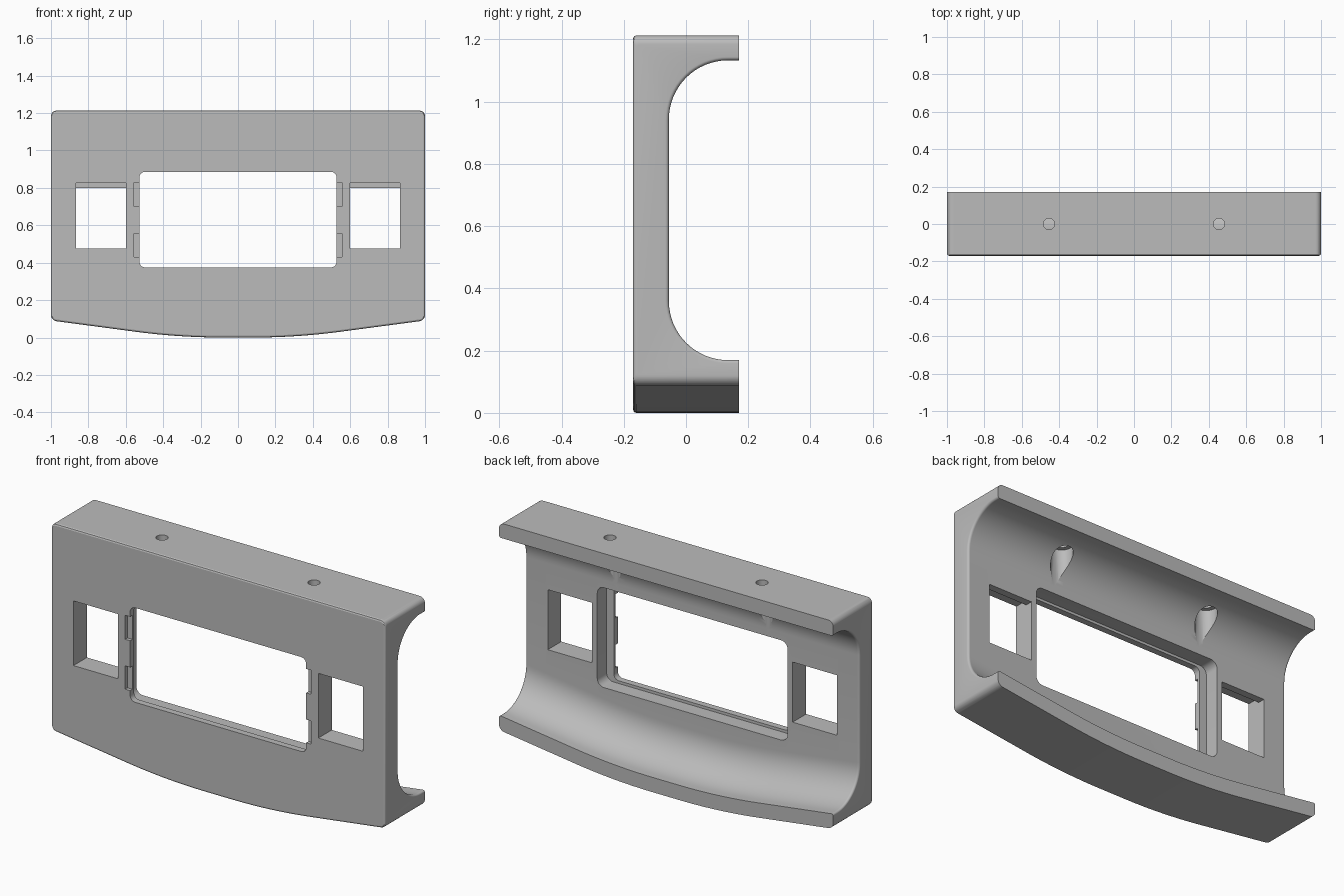
import bpy, bmesh, math

if "Cube" in bpy.data.objects:
    bpy.data.objects.remove(bpy.data.objects["Cube"])

grey = bpy.data.materials.new("plain_grey")
grey.diffuse_color = (0.5, 0.5, 0.5, 1)
grey.use_nodes = True
grey.node_tree.nodes["Principled BSDF"].inputs["Base Color"].default_value = grey.diffuse_color

TOP, CORNER, EDGE, FLANGE, ARC = 1.213, 0.03, 0.012, 0.08, 0.19


def rounding(d, r):
    """Inset of a quarter-round of radius r at distance d from the end."""
    return r - math.sqrt(r * r - (r - d) ** 2) if d < r else 0.0


def bottom(x):
    """Height of the curved underside."""
    x, s = abs(x), 0.133
    if x < 0.08:
        return 0.0
    if x < 0.55:
        return s * (x - 0.08) ** 2 / (2 * 0.47)
    return s * 0.47 / 2 + s * (x - 0.55)


def section(x):
    """C-shaped outline (y, z) of the faceplate at x."""
    d = max(0.0, 1 - abs(x))
    drop, g = rounding(d, CORNER), rounding(d, EDGE)
    zt, zb, yf, c = TOP - drop, bottom(x) + drop, -0.17 + g, 0.01
    k = c * 0.293
    pts = [(0.17, zb), (yf + c, zb), (yf + k, zb + k), (yf, zb + c),
           (yf, zt - c), (yf + k, zt - k), (yf + c, zt), (0.17, zt)]
    cy, r, n = 0.135, ARC + g, 16
    zu, zl = TOP - FLANGE - ARC, bottom(x) + FLANGE + ARC
    pts.append((0.17, zu + r))
    for i in range(n + 1):
        a = math.pi / 2 * (1 + i / n)
        pts.append((cy + r * math.cos(a), zu + r * math.sin(a)))
    for i in range(n + 1):
        a = math.pi * (1 + 0.5 * i / n)
        pts.append((cy + r * math.cos(a), zl + r * math.sin(a)))
    pts.append((0.17, zl - r))
    return pts


def finish(bm, name):
    bmesh.ops.recalc_face_normals(bm, faces=bm.faces)
    me = bpy.data.meshes.new(name)
    bm.to_mesh(me)
    bm.free()
    ob = bpy.data.objects.new(name, me)
    bpy.context.collection.objects.link(ob)
    me.materials.append(grey)
    return ob


def loft(rings, name):
    bm = bmesh.new()
    vs = [[bm.verts.new(p) for p in ring] for ring in rings]
    n = len(vs[0])
    for a, b in zip(vs, vs[1:]):
        for i in range(n):
            j = (i + 1) % n
            bm.faces.new((a[i], a[j], b[j], b[i]))
    bm.faces.new(vs[0])
    bm.faces.new(vs[-1][::-1])
    return finish(bm, name)


def rect_cutter(x0, x1, z0, z1, y0, y1, r=0.0):
    """Prism with a rounded rectangular outline, running along y."""
    pts = []
    if r:
        for k, (cx, cz) in enumerate([(x1 - r, z1 - r), (x0 + r, z1 - r),
                                      (x0 + r, z0 + r), (x1 - r, z0 + r)]):
            for i in range(7):
                a = math.pi / 2 * (k + i / 6)
                pts.append((cx + r * math.cos(a), cz + r * math.sin(a)))
    else:
        pts = [(x1, z1), (x0, z1), (x0, z0), (x1, z0)]
    return loft([[(x, y, z) for x, z in pts] for y in (y0, y1)], "cutter")


def hole_cutter(x, r, z0, z1):
    ang = [2 * math.pi * i / 32 for i in range(32)]
    return loft([[(x + r * math.cos(a), r * math.sin(a), z) for a in ang]
                 for z in (z0, z1)], "cutter")


# faceplate body, with dense stations at the rounded ends
ends = [CORNER * (1 - math.cos(math.pi / 2 * i / 8)) for i in range(9)]
ends += [0.001, 0.003, 0.006, EDGE, 0.034]
half = sorted({round(1 - d, 5) for d in ends} | {0.04 + 0.04 * i for i in range(24) if i < 23})
stations = [-x for x in reversed(half)] + half
plate = loft([[(x, y, z) for y, z in section(x)] for x in stations], "faceplate")

# display opening with a wider recess behind it
cutters = [rect_cutter(-0.527, 0.527, 0.375, 0.886, -0.3, 0.1, 0.03),
           rect_cutter(-0.57, 0.57, 0.36, 0.90, -0.135, 0.0, 0.04)]
for s in (-1, 1):
    # shallow latch notches beside the opening
    for z0, z1 in ((0.43, 0.556), (0.70, 0.83)):
        a, b = sorted((s * 0.5, s * 0.557))
        cutters.append(rect_cutter(a, b, z0, z1, -0.3, -0.15))
    # side windows, taller at the front
    a, b = sorted((s * 0.6, s * 0.866))
    cutters.append(rect_cutter(a, b, 0.475, 0.80, -0.3, 0.05))
    cutters.append(rect_cutter(a, b, 0.475, 0.825, -0.31, -0.095))
    # screw holes, wider below
    cutters.append(hole_cutter(s * 0.455, 0.03, 0.95, 1.3))
    cutters.append(hole_cutter(s * 0.455, 0.055, 0.93, 1.15))

bpy.context.view_layer.objects.active = plate
for c in cutters:
    c.hide_render = True
    m = plate.modifiers.new("cut", 'BOOLEAN')
    m.operation, m.solver, m.object = 'DIFFERENCE', 'EXACT', c
    bpy.ops.object.modifier_apply(modifier=m.name)
    bpy.data.objects.remove(c)

bpy.ops.object.select_all(action='DESELECT')
plate.select_set(True)
bpy.ops.object.shade_smooth_by_angle(angle=math.radians(20))
